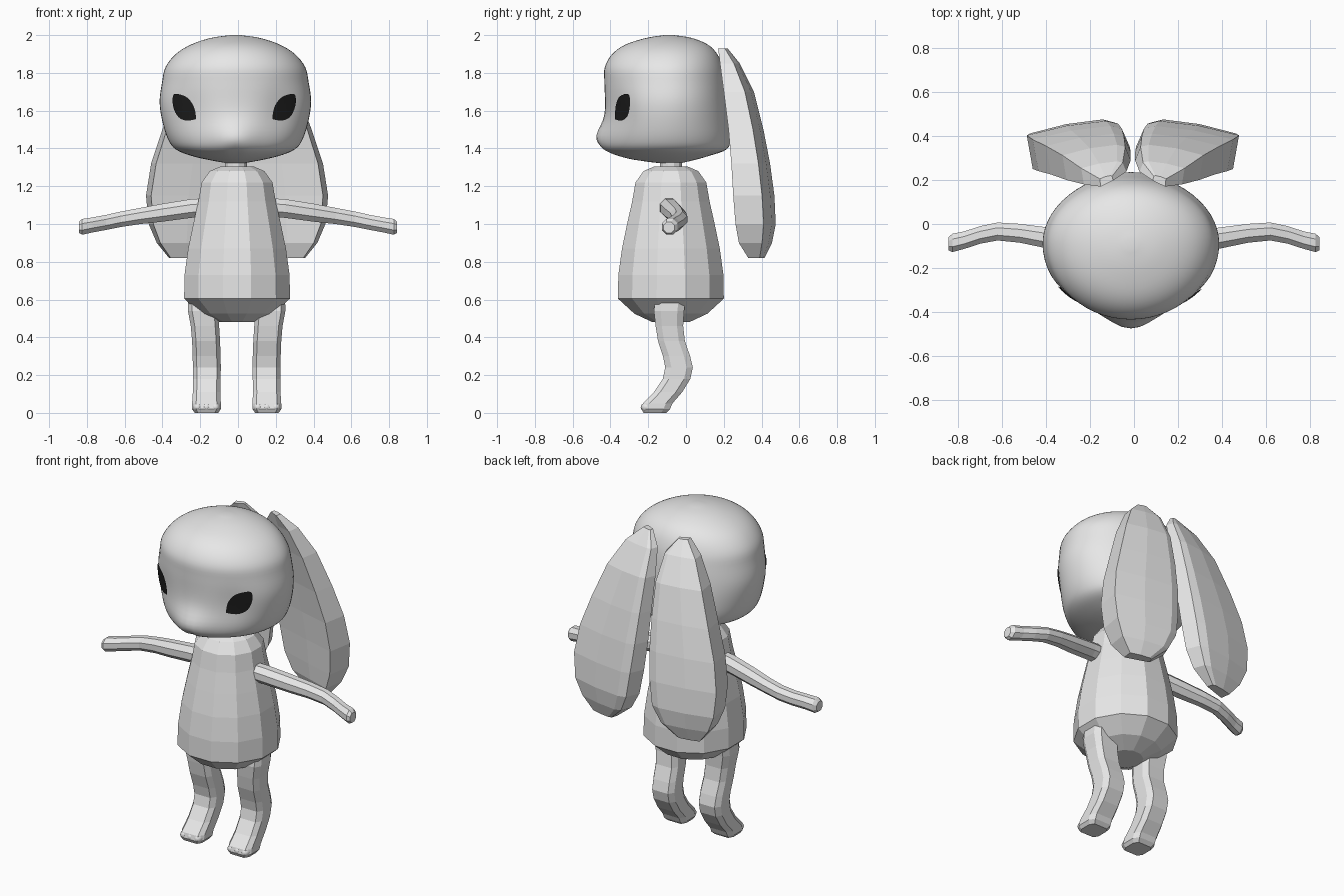
import bpy, bmesh, math
from mathutils import Vector
from mathutils.bvhtree import BVHTree

if "Cube" in bpy.data.objects:
    bpy.data.objects.remove(bpy.data.objects["Cube"])


def material(name, c):
    m = bpy.data.materials.new(name)
    m.diffuse_color = (c, c, c, 1)
    m.use_nodes = True
    m.node_tree.nodes["Principled BSDF"].inputs["Base Color"].default_value = m.diffuse_color
    return m


FUR = material("light grey fur", 0.8)
BLACK = material("eye black", 0.012)


def loft(name, rings, mat, smooth=None):
    """Skin closed rings of points and cap both ends."""
    bm = bmesh.new()
    rows = [[bm.verts.new(p) for p in r] for r in rings]
    n = len(rows[0])
    for a, b in zip(rows, rows[1:]):
        for i in range(n):
            j = (i + 1) % n
            bm.faces.new((a[i], a[j], b[j], b[i]))
    bm.faces.new(rows[0])
    bm.faces.new(rows[-1])
    bmesh.ops.recalc_face_normals(bm, faces=bm.faces)
    return finish(name, bm, mat, smooth)


def finish(name, bm, mat, smooth=None):
    me = bpy.data.meshes.new(name)
    bm.to_mesh(me)
    bm.free()
    me.materials.append(mat)
    ob = bpy.data.objects.new(name, me)
    bpy.context.collection.objects.link(ob)
    if smooth:
        bpy.ops.object.select_all(action='DESELECT')
        ob.select_set(True)
        bpy.context.view_layer.objects.active = ob
        bpy.ops.object.shade_smooth_by_angle(angle=math.radians(smooth))
    return ob


def spline(rows, steps):
    """Catmull-Rom through rows of numbers."""
    out = []
    for i in range(len(rows) - 1):
        p = [rows[max(0, min(len(rows) - 1, i + k))] for k in (-1, 0, 1, 2)]
        for s in range(steps):
            t = s / steps
            out.append([0.5 * (2 * b + (c - a) * t + (2 * a - 5 * b + 4 * c - d) * t * t
                               + (3 * b - a - 3 * c + d) * t ** 3) for a, b, c, d in zip(*p)])
    return out + [list(rows[-1])]


def ellipse(n, cx, cy, z, rx, ry, turn=0.5):
    return [(cx + rx * math.cos(2 * math.pi * (i + turn) / n),
             cy + ry * math.sin(2 * math.pi * (i + turn) / n), z) for i in range(n)]


# Body: twelve-sided faceted pear
BODY = [(0.48, 0.10), (0.525, 0.20), (0.605, 0.29), (0.73, 0.288), (0.87, 0.268), (1.0, 0.24),
        (1.12, 0.212), (1.22, 0.194), (1.28, 0.15), (1.305, 0.09)]
loft("body", [ellipse(12, -0.005, -0.08, z, r, r) for z, r in BODY], FUR)
loft("neck", [ellipse(12, -0.01, -0.08, z, 0.06, 0.06) for z in (1.29, 1.36)], FUR)

# Head: height, half width, front and back depth
HEAD = [(1.32, 0.03, -0.12, -0.04), (1.335, 0.12, -0.24, 0.03), (1.36, 0.23, -0.34, 0.12),
        (1.395, 0.315, -0.405, 0.215), (1.45, 0.357, -0.425, 0.235), (1.55, 0.388, -0.425, 0.23),
        (1.65, 0.401, -0.428, 0.22), (1.75, 0.388, -0.432, 0.21), (1.83, 0.37, -0.43, 0.195),
        (1.9, 0.315, -0.39, 0.165), (1.95, 0.235, -0.32, 0.115), (1.985, 0.13, -0.21, 0.03),
        (2.0, 0.025, -0.115, -0.065)]


def bump(d, w):
    return math.exp(-0.5 * (d / w) ** 2)


rings = []
for z, w, f, b in spline(HEAD, 4):
    ring = []
    for x, y, z in ellipse(56, 0, 0, z, w, 1, 0):
        # front and back halves have their own depth
        mid = -0.09
        py = mid + (y * (mid - f) if y < 0 else y * (b - mid))
        if py < -0.25:
            py -= 0.05 * bump(x, 0.085) * bump(z - 1.45, 0.065)          # muzzle
            py += 0.015 * bump(abs(x) - 0.24, 0.06) * bump(z - 1.6, 0.08)  # eye sockets
            py += 0.012 * bump(x, 0.012) * bump(z - 1.39, 0.025)          # mouth cleft
        ring.append((x - 0.014, py, z))
    rings.append(ring)
head = loft("head", rings, FUR, 60)

# Eyes: leaf-shaped plates laid on the head surface
bm = bmesh.new()
bm.from_mesh(head.data)
tree = BVHTree.FromBMesh(bm)
bm.free()
LEAF = [(-0.062, -0.062), (-0.015, -0.07), (0.028, -0.052), (0.052, -0.01), (0.06, 0.035),
        (0.052, 0.07), (0.018, 0.068), (-0.02, 0.05), (-0.048, 0.012), (-0.06, -0.028)]
leaf = spline(LEAF + LEAF[:1], 3)[:-1]
for side, label in ((1, "right_eye"), (-1, "left_eye")):
    bm = bmesh.new()

    def on_face(dx, dz):
        hit = tree.ray_cast(Vector((side * (0.262 + dx) - 0.02, -1, 1.617 + dz)), Vector((0, 1, 0)))
        return bm.verts.new(hit[0] + hit[1] * 0.006)

    centre = on_face(0, 0)
    rows = [[on_face(x * s, z * s) for x, z in leaf] for s in (0.35, 0.7, 1)]
    n = len(leaf)
    for i in range(n):
        j = (i + 1) % n
        bm.faces.new((centre, rows[0][i], rows[0][j]))
        for a, b in zip(rows, rows[1:]):
            bm.faces.new((a[i], b[i], b[j], a[j]))
    bm.normal_update()
    bmesh.ops.reverse_faces(bm, faces=[f for f in bm.faces if f.normal.y > 0])
    finish(label, bm, BLACK, 60)

# Ears: height, inner x, outer x, front y, back y; thick outside, thin inside
EAR = [(1.93, 0.09, 0.15, 0.17, 0.22), (1.85, 0.03, 0.235, 0.18, 0.285),
       (1.7, 0.01, 0.32, 0.20, 0.36), (1.5, 0.01, 0.395, 0.225, 0.41),
       (1.32, 0.015, 0.455, 0.24, 0.445), (1.15, 0.03, 0.482, 0.25, 0.468),
       (1.0, 0.055, 0.468, 0.262, 0.475), (0.9, 0.11, 0.425, 0.28, 0.455),
       (0.82, 0.21, 0.36, 0.33, 0.415)]
for side, label in ((1, "right_ear"), (-1, "left_ear")):
    rings = []
    for z, a, b, f, k in EAR:
        w, d = b - a, k - f
        section = [(a, f + d * 0.55), (a + w * 0.08, k - d * 0.06), (a + w * 0.2, k),
                   (a + w * 0.6, k - d * 0.1), (b, k - d * 0.3), (b - w * 0.06, f),
                   (a + w * 0.5, f + d * 0.25)]
        rings.append([(side * x - 0.005, y, z) for x, y in section])
    loft(label, rings, FUR)

# Arms: octagonal tubes; x, y, z, radius
ARM = [(0.14, -0.095, 1.09, 0.05), (0.25, -0.085, 1.082, 0.051), (0.4, -0.062, 1.06, 0.049),
       (0.52, -0.042, 1.042, 0.044), (0.62, -0.034, 1.025, 0.042), (0.7, -0.05, 1.008, 0.041),
       (0.77, -0.073, 0.995, 0.041), (0.825, -0.086, 0.985, 0.043), (0.843, -0.09, 0.982, 0.03)]
for side, label in ((1, "right_arm"), (-1, "left_arm")):
    rings = [[(side * x, y + q[0], z + q[1]) for q in ellipse(8, 0, 0, 0, r * 1.05, r * 1.05)]
             for x, y, z, r in ARM]
    loft(label, rings, FUR)

# Legs: height, centre x, centre y, half width, half depth
LEG = [(0.0, 0.16, -0.165, 0.062, 0.06), (0.02, 0.16, -0.16, 0.076, 0.075),
       (0.05, 0.16, -0.15, 0.076, 0.078), (0.11, 0.159, -0.095, 0.073, 0.075),
       (0.18, 0.158, -0.05, 0.073, 0.073), (0.24, 0.158, -0.037, 0.074, 0.073),
       (0.30, 0.159, -0.05, 0.074, 0.072), (0.38, 0.162, -0.077, 0.074, 0.071),
       (0.46, 0.168, -0.088, 0.075, 0.073), (0.54, 0.178, -0.09, 0.08, 0.08),
       (0.62, 0.182, -0.08, 0.074, 0.08)]
CHAMFER = [(1, 0.55), (0.72, 1), (-0.72, 1), (-1, 0.55), (-1, -0.55), (-0.72, -1), (0.72, -1), (1, -0.55)]
for side, label in ((1, "right"), (-1, "left")):
    rings = [[(side * (cx + u * w) - 0.007, cy + v * d, z) for u, v in CHAMFER]
             for z, cx, cy, w, d in LEG]
    loft(label + "_leg", rings, FUR)
    # three rounded toes
    bm = bmesh.new()
    for dx in (-0.047, 0, 0.047):
        made = bmesh.ops.create_uvsphere(bm, u_segments=8, v_segments=6, radius=1)["verts"]
        bmesh.ops.scale(bm, vec=(0.025, 0.035, 0.026), verts=made)
        bmesh.ops.translate(bm, vec=(side * (0.16 + dx) - 0.007, -0.205, 0.03), verts=made)
    finish(label + "_toes", bm, FUR, 60)
